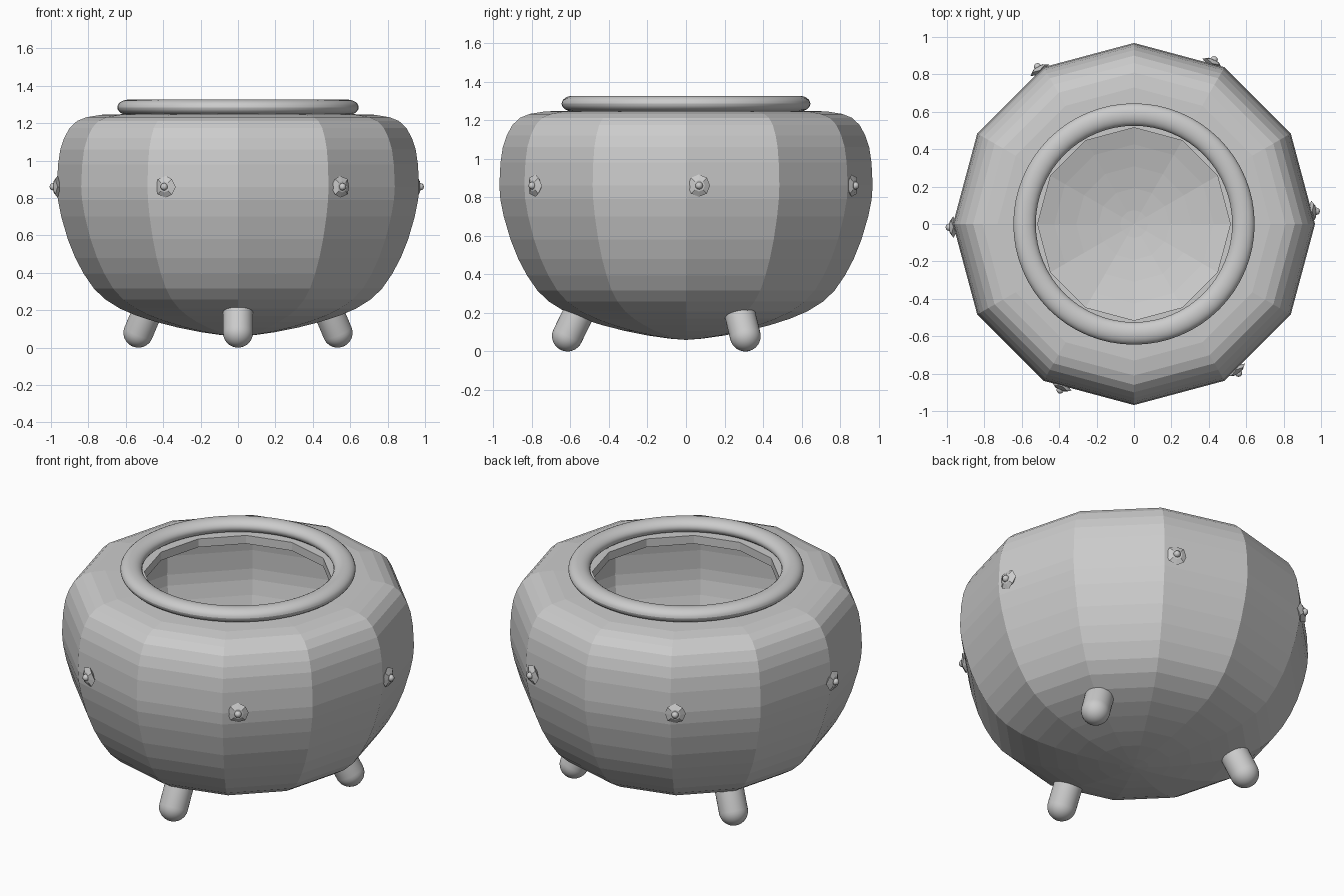
import bpy, bmesh
from math import radians, cos, sin, pi
from mathutils import Vector, Matrix

if "Cube" in bpy.data.objects:
    bpy.data.objects.remove(bpy.data.objects["Cube"])


def lathe(name, profile, sides, matrix=Matrix(), smooth=False):
    """Revolve (radius, height) points about z; radius 0 becomes a pole."""
    bm = bmesh.new()
    rings = []
    for r, z in profile:
        n = 1 if r == 0 else sides
        rings.append([bm.verts.new((r * cos(2 * pi * j / sides), r * sin(2 * pi * j / sides), z))
                      for j in range(n)])
    for a, b in zip(rings, rings[1:]):
        for j in range(sides):
            k = (j + 1) % sides
            quad = [a[j % len(a)], a[k % len(a)], b[k % len(b)], b[j % len(b)]]
            bm.faces.new(list(dict.fromkeys(quad)))
    for f in bm.faces:
        f.smooth = smooth
    bm.transform(matrix)
    mesh = bpy.data.meshes.new(name)
    bm.to_mesh(mesh)
    bm.free()
    ob = bpy.data.objects.new(name, mesh)
    bpy.context.collection.objects.link(ob)
    return ob


def aim(location, direction):
    """Matrix placing local z along the given direction."""
    return Matrix.Translation(location) @ Vector(direction).to_track_quat('Z', 'Y').to_matrix().to_4x4()


# Twelve-sided pot body with a thick wall
outline = [(0, .06), (.08, .066), (.2, .083), (.32, .107), (.44, .138), (.54, .17), (.63, .208),
           (.71, .258), (.77, .315), (.825, .395), (.87, .48), (.91, .58), (.945, .7),
           (.963, .79), (.968, .86), (.962, .98), (.95, 1.06), (.93, 1.12), (.9, 1.175),
           (.86, 1.212), (.81, 1.232), (.73, 1.245), (.62, 1.248), (.515, 1.248)]
pot = lathe("pot_body", outline, 12)
wall = pot.modifiers.new("wall", 'SOLIDIFY')
wall.thickness = 0.05
wall.offset = -1

# Smooth rounded rim, slightly flattened
bead = [(.585 + .06 * cos(2 * pi * i / 24), 1.285 + .041 * sin(2 * pi * i / 24)) for i in range(25)]
lathe("rim", bead, 64, smooth=True)

# Three splayed feet with round tips
tilt = radians(26)
foot_profile = [(0, -.08)] + [(.08 * cos(a), .08 * sin(a)) for a in
                              [radians(-90 + 11.25 * i) for i in range(1, 9)]] + [(.08, .125), (0, .125)]
for name, deg in (("front_foot", 270), ("back_right_foot", 30), ("back_left_foot", 150)):
    c, s = cos(radians(deg)), sin(radians(deg))
    foot = lathe(name, foot_profile, 32,
                 aim((.615 * c, .615 * s, .08), (-sin(tilt) * c, -sin(tilt) * s, cos(tilt))), True)
    bpy.ops.object.select_all(action='DESELECT')
    foot.select_set(True)
    bpy.context.view_layer.objects.active = foot
    bpy.ops.object.shade_smooth_by_angle(angle=radians(40))

# Small faceted rosettes with a bead in the middle, round the widest line
petals = [(0, -.02), (.035, -.015), (.058, .008), (.03, .016), (0, .018)]
ball = [(0, -.02)] + [(.02 * cos(a), .02 * sin(a)) for a in
                      [radians(-60 + 30 * i) for i in range(5)]] + [(0, .02)]
for n, deg in enumerate((4, 64, 121.5, 181, 246, 305), 1):
    out = Vector((cos(radians(deg)), sin(radians(deg)), 0))
    # distance to the flat side of the twelve-sided body
    dist = .968 * cos(radians(15)) / cos(radians(deg % 30 - 15))
    up = Vector((0, 0, .86))
    rosette = lathe(f"rosette_{n}", petals, 8, aim(out * (dist + .006) + up, out))
    # pull alternate petal tips back for a flower outline
    for i, v in enumerate(rosette.data.vertices):
        if 9 <= i <= 16 and i % 2:
            v.co -= out * .012
    lathe(f"rosette_bead_{n}", ball, 12, aim(out * (dist + .024) + up, out), True)
